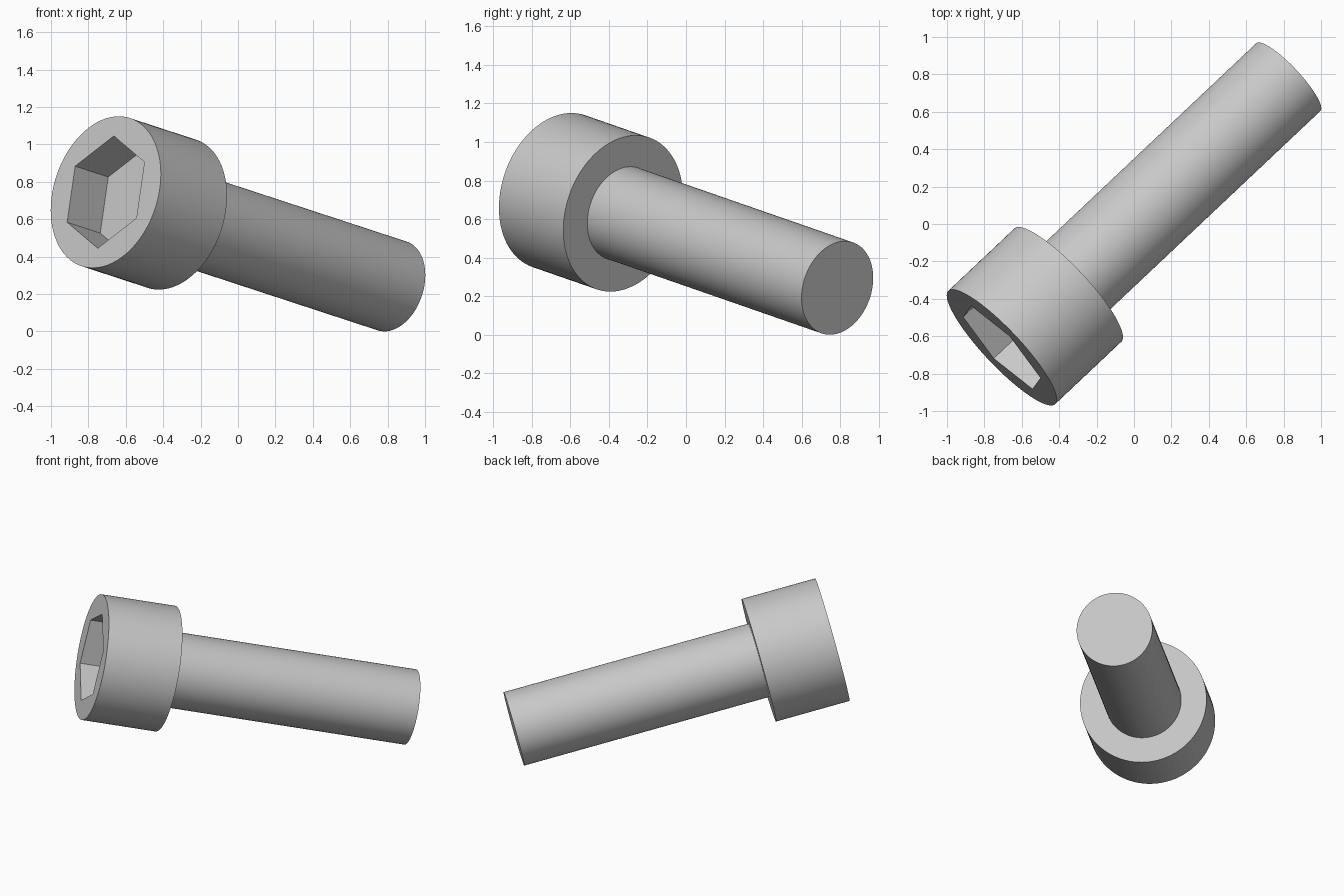
import bpy
import math
from mathutils import Matrix, Vector

cube = bpy.data.objects.get("Cube")
if cube:
    bpy.data.objects.remove(cube, do_unlink=True)

# Dimensions along the bolt axis, measured from the outer face of the head
HEAD_RADIUS, HEAD_HEIGHT = 0.4165, 0.5
SHANK_RADIUS, TOTAL_LENGTH = 0.2495, 2.165
SOCKET_RADIUS, SOCKET_DEPTH = 0.3087, 0.25
OVERLAP = 0.02

# Tilted frame: z runs from head to tip, x points at a socket corner
start = Vector((-0.707, -0.66, 0.745))
axis = Vector((1.532, 1.445, -0.502)).normalized()
corner = Vector((0.043, 0.059, 0.30))
corner = (corner - axis * corner.dot(axis)).normalized()
frame = Matrix((corner, axis.cross(corner), axis)).transposed().to_4x4()
frame.translation = start

steel = bpy.data.materials.new("grey_steel")
grey = (0.58, 0.58, 0.58, 1.0)
steel.use_nodes = True
steel.diffuse_color = grey
steel.node_tree.nodes["Principled BSDF"].inputs["Base Color"].default_value = grey


def prism(name, sides, radius, low, high):
    """Closed prism along the bolt axis, with a vertex on local x."""
    bpy.ops.mesh.primitive_cylinder_add(vertices=sides, radius=radius, depth=high - low)
    obj = bpy.context.object
    obj.name = name
    turn = Matrix.Rotation(math.radians(90), 4, "Z")
    obj.data.transform(Matrix.Translation((0, 0, (low + high) / 2)) @ turn)
    obj.matrix_world = frame
    obj.data.materials.append(steel)
    return obj


def activate(obj):
    bpy.ops.object.select_all(action="DESELECT")
    obj.select_set(True)
    bpy.context.view_layer.objects.active = obj


# Cylindrical head with a hexagonal socket
head = prism("head", 96, HEAD_RADIUS, 0, HEAD_HEIGHT)
cutter = prism("socket_cutter", 6, SOCKET_RADIUS, -0.1, SOCKET_DEPTH)
cutter.hide_render = True
bpy.context.view_layer.update()
activate(head)
cut = head.modifiers.new("socket", "BOOLEAN")
cut.operation = "DIFFERENCE"
cut.solver = "EXACT"
cut.object = cutter
bpy.ops.object.modifier_apply(modifier=cut.name)
bpy.data.objects.remove(cutter, do_unlink=True)

# Plain round shank
shank = prism("shank", 96, SHANK_RADIUS, HEAD_HEIGHT - OVERLAP, TOTAL_LENGTH)

for part in (head, shank):
    activate(part)
    bpy.ops.object.shade_smooth_by_angle(angle=math.radians(30))
